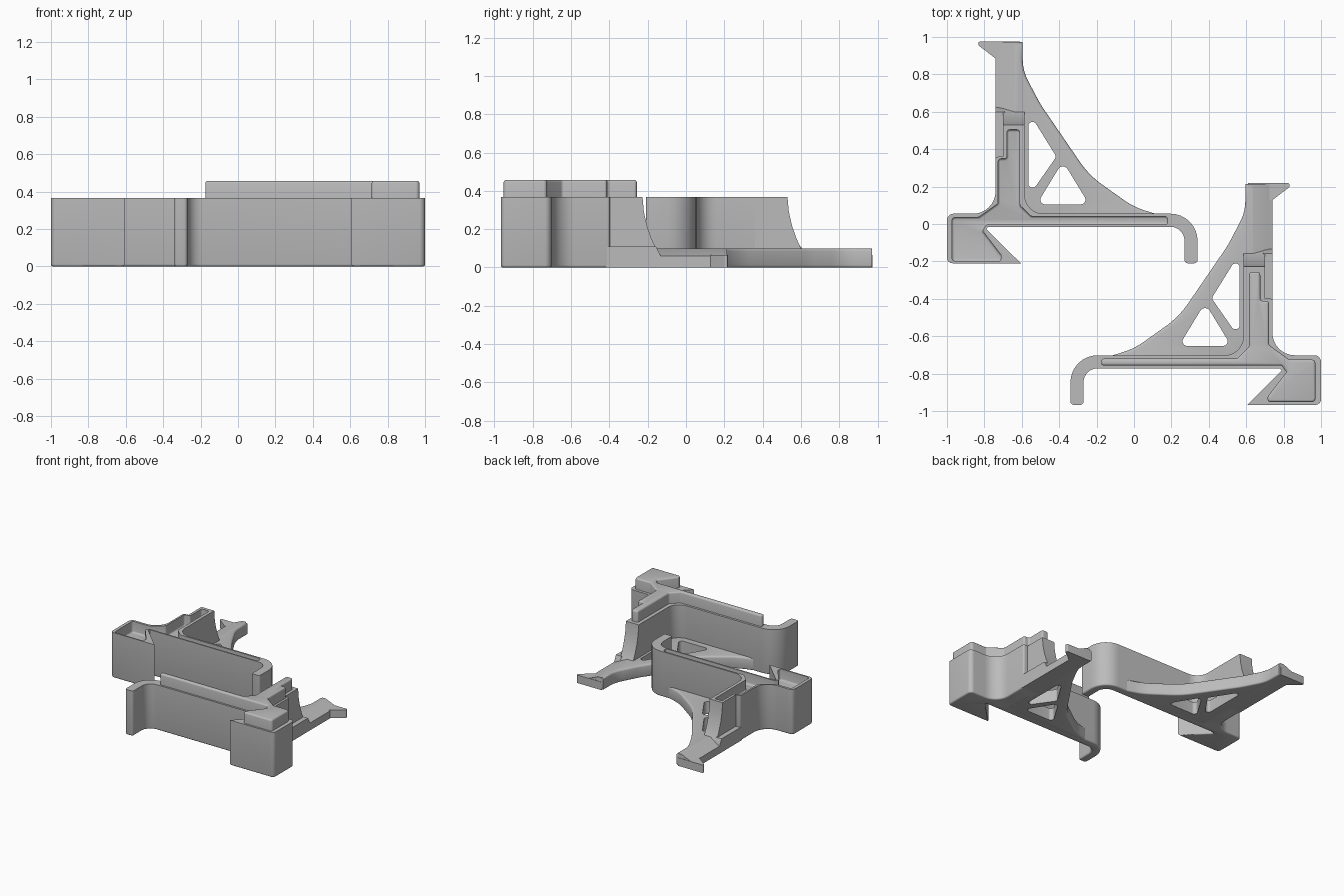
import bpy, bmesh, math
from mathutils import Matrix, Vector

cube = bpy.data.objects.get("Cube")
if cube:
    bpy.data.objects.remove(cube, do_unlink=True)

GREY = (0.5, 0.5, 0.5, 1)
grey = bpy.data.materials.new("plain grey")
grey.use_nodes = True
grey.diffuse_color = GREY
grey.node_tree.nodes["Principled BSDF"].inputs["Base Color"].default_value = GREY

FLAT = Matrix.Identity(4)                                                    # extrude up
ACROSS = Matrix(((0, 0, 1, 0), (1, 0, 0, 0), (0, 1, 0, 0), (0, 0, 0, 1)))    # (y, z) along x
ALONG = Matrix(((1, 0, 0, 0), (0, 0, 1, 0), (0, 1, 0, 0), (0, 0, 0, 1)))     # (x, z) along y
HEIGHT = 0.367
SLAB = 0.1


def rounded(corners, steps=8):
    """Outline from (x, y[, radius]) corners, with an arc at each radius."""
    out = []
    for i, c in enumerate(corners):
        p = Vector(c[:2])
        if len(c) < 3:
            out.append(p)
            continue
        a = (Vector(corners[i - 1][:2]) - p).normalized()
        b = (Vector(corners[(i + 1) % len(corners)][:2]) - p).normalized()
        half = a.angle(b) / 2
        centre = p + (a + b).normalized() * c[2] / math.sin(half)
        start = p + a * c[2] / math.tan(half) - centre
        end = p + b * c[2] / math.tan(half) - centre
        turn = math.atan2(start.x * end.y - start.y * end.x, start.dot(end))
        for k in range(steps + 1):
            out.append(centre + Matrix.Rotation(turn * k / steps, 2) @ start)
    return out


def prism(name, corners, low, high, orient=FLAT, bevel_low=0, bevel_high=0):
    bm = bmesh.new()
    face = bm.faces.new([bm.verts.new((p.x, p.y, low)) for p in rounded(corners)])
    top = bmesh.ops.extrude_face_region(bm, geom=[face], use_keep_orig=True)
    bmesh.ops.translate(bm, vec=(0, 0, high - low),
                        verts=[g for g in top["geom"] if isinstance(g, bmesh.types.BMVert)])
    bmesh.ops.recalc_face_normals(bm, faces=bm.faces[:])
    for level, size in ((low, bevel_low), (high, bevel_high)):
        if size:
            rim = [e for e in bm.edges if all(abs(v.co.z - level) < 1e-5 for v in e.verts)]
            bmesh.ops.bevel(bm, geom=rim, offset=size, segments=3, profile=0.5,
                            affect='EDGES', clamp_overlap=False)
    bm.transform(orient)
    bmesh.ops.recalc_face_normals(bm, faces=bm.faces[:])
    mesh = bpy.data.meshes.new(name)
    bm.to_mesh(mesh)
    bm.free()
    mesh.materials.append(grey)
    obj = bpy.data.objects.new(name, mesh)
    bpy.context.collection.objects.link(obj)
    return obj


def select(obj):
    bpy.ops.object.select_all(action='DESELECT')
    obj.select_set(True)
    bpy.context.view_layer.objects.active = obj


def cut(cutter, *targets):
    cutter.hide_render = True
    for obj in targets:
        mod = obj.modifiers.new("cut", 'BOOLEAN')
        mod.operation = 'DIFFERENCE'
        mod.solver = 'EXACT'
        mod.object = cutter
        select(obj)
        bpy.ops.object.modifier_apply(modifier=mod.name)
    bpy.data.objects.remove(cutter, do_unlink=True)


def seam(g):
    """Joint outline shared by the raised tongue and the groove, grown by a gap."""
    return [(-0.97 - g, -0.195 - g, 0.02), (-0.715 + g, -0.195 - g, 0.015),
            (-0.715 + g, -0.165, 0.015), (-0.815 + g, -0.035, 0.01), (-0.79, -g, 0.01),
            (0.175 + g, -g, 0.015), (0.175 + g, 0.037 + g, 0.015),
            (-0.55, 0.037 + g, 0.02), (-0.615 + g, 0.1, 0.02),
            (-0.615 + g, 0.5 + g, 0.015), (-0.675 - g, 0.5 + g, 0.015),
            (-0.675 - g, 0.345 + g, 0.015), (-0.722 - g, 0.345 + g, 0.015),
            (-0.722 - g, 0.11, 0.02), (-0.83, 0.032 + g, 0.02), (-0.97 - g, 0.032 + g, 0.02)]


BODY = [(-1, -0.21, 0.03), (-0.605, -0.21), (-0.79, -0.027), (-0.78, -0.015),
        (0.27, -0.015, 0.075), (0.27, -0.21, 0.018), (0.34, -0.21, 0.018),
        (0.34, 0.055, 0.145), (-0.585, 0.055, 0.1), (-0.585, 0.36),
        (-0.74, 0.36, 0.015), (-0.74, 0.055, 0.12), (-1, 0.055, 0.035)]
GUSSET = [(-0.595, 0.972), (-0.595, 0.82, 0.25), (-0.5, 0.64, 0.6), (-0.24, 0.26, 0.5),
          (0, 0.09, 0.4), (0.13, 0.05), (0.13, 0.02), (-0.65, 0.02), (-0.65, 0.972)]
HOLES = [[(-0.565, 0.545, 0.02), (-0.53, 0.545, 0.02), (-0.415, 0.36, 0.02),
          (-0.53, 0.195, 0.02), (-0.565, 0.195, 0.02)],
         [(-0.38, 0.335, 0.03), (-0.24, 0.105, 0.025), (-0.52, 0.105, 0.025)]]
POST = [(0.34, 0.02), (0.62, 0.02), (0.62, 0.07), (0.6, 0.1), (0.575, 0.155), (0.553, 0.22),
        (0.537, 0.29), (0.53, HEIGHT), (0.34, HEIGHT)]
LEG = [(-0.74, 0), (-0.74, 0.06), (-0.72, 0.066), (-0.64, SLAB), (-0.61, SLAB), (-0.61, 0)]
LEDGE = [(0.34, 0), (0.625, 0), (0.625, 0.06), (0.6, 0.11), (0.34, 0.11)]
FOOT = [(-0.832, 0.975, 0.008), (-0.832, 0.955, 0.006), (-0.74, 0.885), (-0.61, 0.885),
        (-0.61, 0.975)]


def bracket(side, place, raised):
    # upright walls: end box, dovetail, beam, hook and post
    body = prism(side + "_wall", BODY, 0, HEIGHT, bevel_low=0.012)
    post = prism(side + "_post", POST, -0.70, -0.585, ACROSS)
    # floor gusset with two triangular windows
    gusset = prism(side + "_gusset", GUSSET, 0, SLAB, bevel_low=0.012, bevel_high=0.015)
    for hole in HOLES:
        cut(prism("window_cutter", hole, -0.1, 0.3), gusset)
    # leg, ledge beside the post, and flared foot
    leg = prism(side + "_leg", LEG, 0.34, 0.972, ALONG)
    ledge = prism(side + "_ledge", LEDGE, -0.74, -0.69, ACROSS)
    foot = prism(side + "_foot", FOOT, 0, 0.065)
    parts = [body, post, gusset, leg, ledge, foot]
    # matching joint along the top
    if raised:
        parts.append(prism(side + "_tongue", seam(0), HEIGHT - 0.02, 0.457, bevel_high=0.012))
    else:
        cut(prism("groove_cutter", seam(0.004), HEIGHT - 0.09, HEIGHT + 0.1, bevel_low=0.012),
            body, post)
    # move into place and smooth the rounded edges
    for part in parts:
        part.data.transform(place)
        if place.determinant() < 0:
            part.data.flip_normals()
        select(part)
        bpy.ops.object.shade_smooth_by_angle(angle=math.radians(35))


bracket("right", FLAT, False)
bracket("left", Matrix.Translation((0, -0.757, 0)) @ Matrix.Scale(-1, 4, (1, 0, 0)), True)
